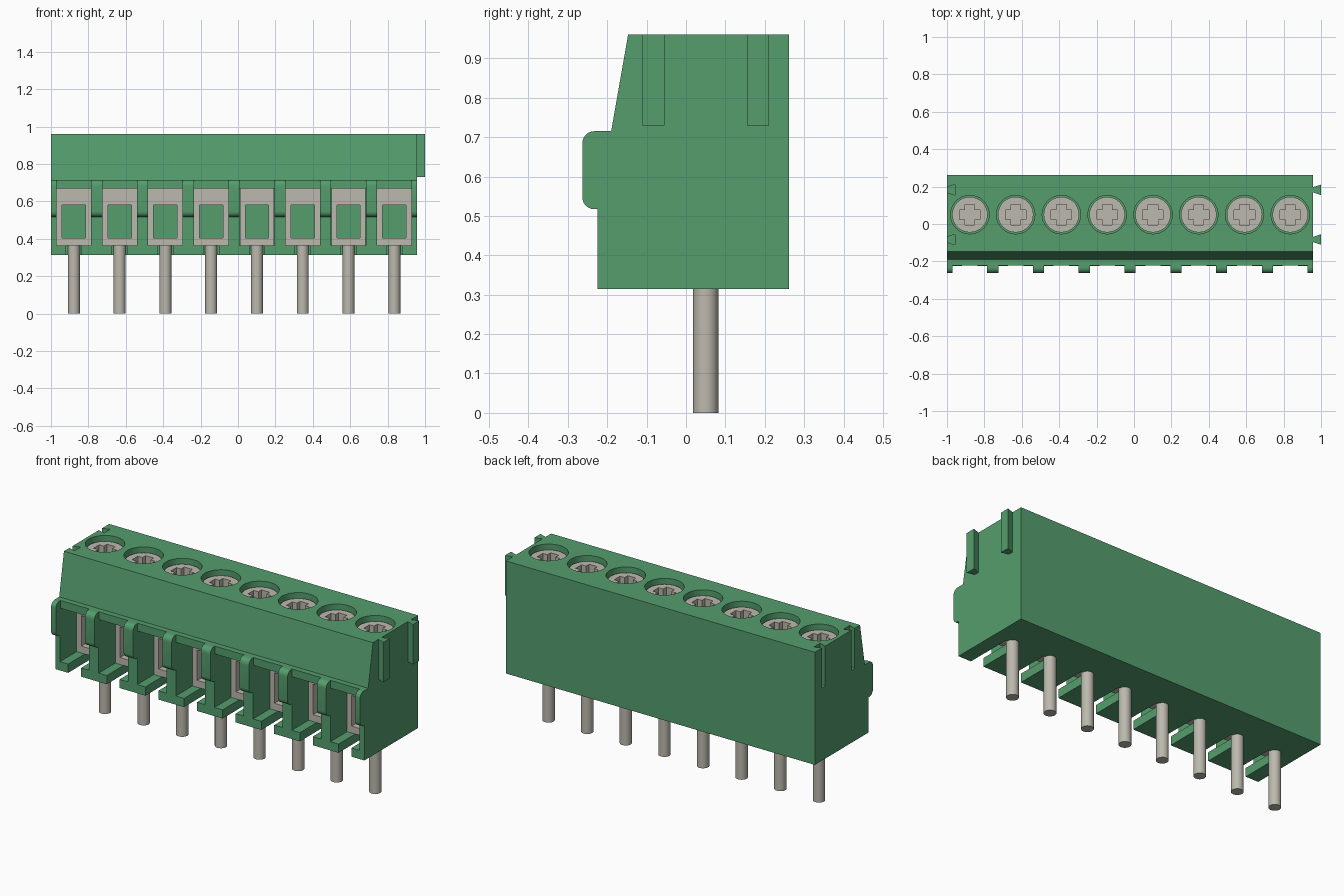
import bpy, bmesh, math
from mathutils import Matrix

cube = bpy.data.objects.get("Cube")
if cube:
    bpy.data.objects.remove(cube, do_unlink=True)

COUNT = 8
LEFT, RIGHT = -1.0, 0.958
PITCH = (RIGHT - LEFT) / COUNT
FIRST = LEFT + PITCH / 2
PIN_Y = 0.05
BASE, TOP = 0.315, 0.96


def material(name, rgb):
    m = bpy.data.materials.new(name)
    m.use_nodes = True
    m.diffuse_color = (*rgb, 1)
    m.node_tree.nodes["Principled BSDF"].inputs["Base Color"].default_value = (*rgb, 1)
    return m


GREEN = material("green plastic", (0.09, 0.34, 0.155))
METAL = material("grey metal", (0.50, 0.485, 0.42))


def finish(bm, name, mat=None):
    bmesh.ops.recalc_face_normals(bm, faces=bm.faces)
    mesh = bpy.data.meshes.new(name)
    bm.to_mesh(mesh)
    bm.free()
    obj = bpy.data.objects.new(name, mesh)
    bpy.context.collection.objects.link(obj)
    if mat:
        mesh.materials.append(mat)
    else:
        obj.hide_render = True
    return obj


def box(name, x, y, z, mat=None):
    """Box from (low, high) pairs."""
    bm = bmesh.new()
    bmesh.ops.create_cube(bm, size=1)
    for v in bm.verts:
        v.co = [a[0] if c < 0 else a[1] for a, c in zip((x, y, z), v.co)]
    return finish(bm, name, mat)


def cylinder(name, radius, low, high, mat=None):
    bm = bmesh.new()
    place = Matrix.Translation((FIRST, PIN_Y, (low + high) / 2))
    bmesh.ops.create_cone(bm, cap_ends=True, segments=32, radius1=radius,
                          radius2=radius, depth=high - low, matrix=place)
    return finish(bm, name, mat)


def prism(name, points, shift, mat=None):
    """Extrude a closed loop of 3D points along a vector."""
    bm = bmesh.new()
    face = bm.faces.new([bm.verts.new(p) for p in points])
    geom = bmesh.ops.extrude_face_region(bm, geom=[face])["geom"]
    moved = [g for g in geom if isinstance(g, bmesh.types.BMVert)]
    bmesh.ops.translate(bm, verts=moved, vec=shift)
    return finish(bm, name, mat)


def activate(obj):
    bpy.ops.object.select_all(action="DESELECT")
    obj.select_set(True)
    bpy.context.view_layer.objects.active = obj


def repeat(obj):
    """Repeat an object once per terminal."""
    mod = obj.modifiers.new("Repeat", "ARRAY")
    mod.count = COUNT
    mod.use_relative_offset = False
    mod.use_constant_offset = True
    mod.constant_offset_displace = (PITCH, 0, 0)
    activate(obj)
    bpy.ops.object.modifier_apply(modifier=mod.name)
    return obj


def cut(obj, cutter):
    mod = obj.modifiers.new("Cut", "BOOLEAN")
    mod.operation = "DIFFERENCE"
    mod.solver = "EXACT"
    mod.object = cutter
    activate(obj)
    bpy.ops.object.modifier_apply(modifier=mod.name)
    bpy.data.objects.remove(cutter, do_unlink=True)


def smooth(obj):
    activate(obj)
    bpy.ops.object.shade_smooth_by_angle(angle=math.radians(30))


def span(half, centre=FIRST):
    return (centre - half, centre + half)


# Housing: side profile with a rounded front lip
def arc(y, z, start, radius=0.03, steps=6):
    angles = [math.radians(start + 90 * i / steps) for i in range(steps + 1)]
    return [(y + radius * math.cos(a), z + radius * math.sin(a)) for a in angles]


profile = [(-0.225, BASE), (0.262, BASE), (0.262, TOP), (-0.147, TOP), (-0.19, 0.715)]
profile += arc(-0.233, 0.685, 90) + arc(-0.233, 0.547, 180) + [(-0.225, 0.517)]
housing = prism("housing", [(LEFT, y, z) for y, z in profile],
                (RIGHT - LEFT, 0, 0), GREEN)

# Trim the lip into ribs, then open wire slots, pin notches and screw wells
SLOT = 0.0925
cut(housing, repeat(box("lip_cutter", span(SLOT), (-0.4, -0.222), (0.5, 0.8))))
cut(housing, repeat(box("slot_cutter", span(SLOT), (-0.4, 0.176), (0.365, 0.67))))
cut(housing, repeat(box("notch_cutter", span(0.041), (-0.4, PIN_Y), (0.2, 0.4))))
cut(housing, repeat(cylinder("well_cutter", 0.103, 0.75, 1.1)))


# Dovetail joints: keys on one end, matching grooves in the other
def dovetail(name, y, x, top, mat=None):
    shape = [(x - 0.001, y - 0.014), (x + 0.042, y - 0.028),
             (x + 0.042, y + 0.028), (x - 0.001, y + 0.014)]
    return prism(name, [(a, b, 0.73) for a, b in shape], (0, 0, top - 0.73), mat)


for label, y in (("front", -0.083), ("back", 0.183)):
    cut(housing, dovetail("groove_cutter", y, LEFT, 1.1))
    dovetail(label + "_dovetail_key", y, RIGHT, TOP, GREEN)
smooth(housing)

# Metal wire clamps with a rectangular window
clamps = repeat(box("wire_clamps", span(SLOT - 0.0005), (-0.075, 0.175),
                    (0.3655, 0.6695), METAL))
cut(clamps, repeat(box("window_cutter", span(0.0625), (-0.2, 0.3), (0.405, 0.58))))

# Cross-head screws
screws = repeat(cylinder("clamp_screws", 0.095, 0.749, 0.93, METAL))
for wide, deep in ((0.055, 0.026), (0.026, 0.055)):
    cut(screws, repeat(box("cross_cutter", span(wide), span(deep, PIN_Y), (0.87, 1.1))))
smooth(screws)

# Solder pins
smooth(repeat(cylinder("solder_pins", 0.032, 0, 0.38, METAL)))
